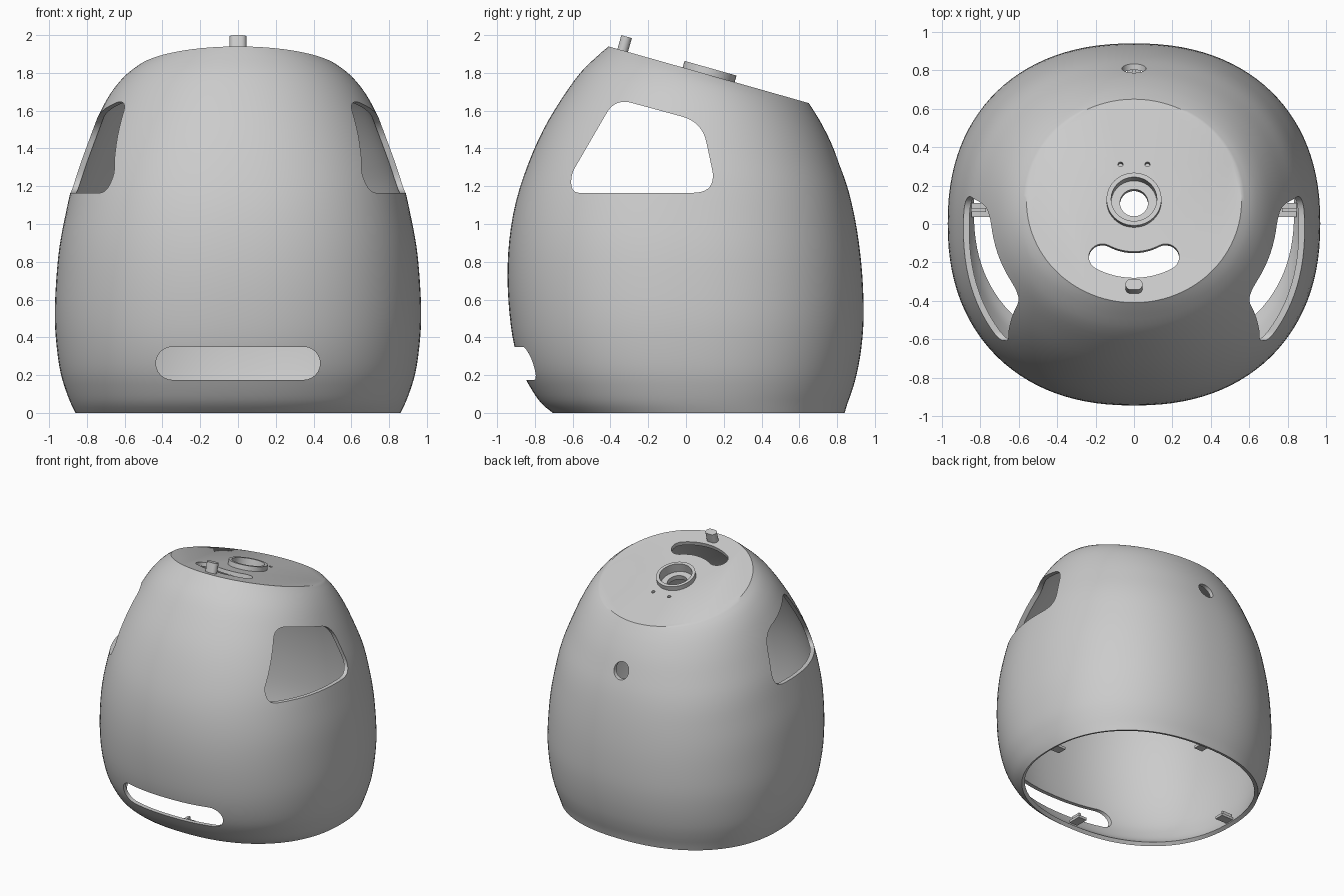
import bpy, bmesh, math
from mathutils import Matrix, Vector

if "Cube" in bpy.data.objects:
    bpy.data.objects.remove(bpy.data.objects["Cube"])

grey = bpy.data.materials.new("light_grey")
grey.diffuse_color = (0.6, 0.6, 0.6, 1)
grey.use_nodes = True
grey.node_tree.nodes["Principled BSDF"].inputs["Base Color"].default_value = grey.diffuse_color

SLOPE = 0.283                      # fall of the slanted top towards the back
TOP = Matrix.Translation((0, 0.12, 1.79)) @ Matrix.Rotation(-math.atan(SLOPE), 4, 'X')
ALONG_X = Matrix(((0, 0, 1, 0), (1, 0, 0, 0), (0, 1, 0, 0), (0, 0, 0, 1)))
ALONG_Y = Matrix(((1, 0, 0, 0), (0, 0, 1, 0), (0, 1, 0, 0), (0, 0, 0, 1)))


def finish(name, bm, fix=True):
    if fix:
        bmesh.ops.recalc_face_normals(bm, faces=bm.faces)
    me = bpy.data.meshes.new(name)
    bm.to_mesh(me)
    bm.free()
    me.materials.append(grey)
    ob = bpy.data.objects.new(name, me)
    bpy.context.collection.objects.link(ob)
    return ob


def smooth(ob, angle=35):
    bpy.ops.object.select_all(action='DESELECT')
    ob.select_set(True)
    bpy.context.view_layer.objects.active = ob
    bpy.ops.object.shade_smooth_by_angle(angle=math.radians(angle))


def prism(name, pts, lo, hi, mat):
    """Extrude a 2D outline from lo to hi along the local z of mat."""
    bm = bmesh.new()
    a, b = [[bm.verts.new(mat @ Vector((u, v, w))) for u, v in pts] for w in (lo, hi)]
    n = len(pts)
    bm.faces.new(a)
    bm.faces.new(b)
    for i in range(n):
        j = (i + 1) % n
        bm.faces.new((a[i], a[j], b[j], b[i]))
    return finish(name, bm)


def circle(cx, cy, r, n=40):
    return [(cx + r * math.cos(2 * math.pi * i / n), cy + r * math.sin(2 * math.pi * i / n))
            for i in range(n)]


def stroke(path, r, n=12):
    """Outline of a path drawn with a round pen of radius r."""
    P = [Vector(p) for p in path]
    out = []
    for side in (P, P[::-1]):
        for i, p in enumerate(side):
            d = (side[min(i + 1, len(P) - 1)] - side[max(i - 1, 0)]).normalized()
            right = Vector((d.y, -d.x))
            if i < len(P) - 1:
                out.append(p + right * r)
            else:
                out += [p + r * (right * math.cos(math.pi * k / n) + d * math.sin(math.pi * k / n))
                        for k in range(n)]
    return [tuple(p) for p in out]


def rounded(corners, n=10):
    """Polygon whose corners (u, v, cut) are replaced with curves."""
    out = []
    for i, (u, v, d) in enumerate(corners):
        c = Vector((u, v))
        a = c + (Vector(corners[i - 1][:2]) - c).normalized() * d
        b = c + (Vector(corners[(i + 1) % len(corners)][:2]) - c).normalized() * d
        for k in range(n + 1):
            t = k / n
            out.append(tuple(a * (1 - t) ** 2 + c * 2 * t * (1 - t) + b * t * t))
    return out


def box(name, x, y, z, mat):
    return prism(name, [(x[0], y[0]), (x[1], y[0]), (x[1], y[1]), (x[0], y[1])], z[0], z[1], mat)


# Body rings: front z, front y, back z, back y, half width
KEYS = [
    (0, -.705, 0, .84, .86), (.05, -.765, .05, .855, .885), (.12, -.815, .12, .88, .912),
    (.22, -.868, .21, .905, .94), (.36, -.91, .34, .928, .96), (.52, -.934, .49, .94, .97),
    (.72, -.945, .67, .937, .963), (.92, -.935, .84, .923, .945), (1.12, -.90, 1.01, .898, .91),
    (1.32, -.835, 1.17, .862, .868), (1.5, -.755, 1.31, .815, .81), (1.66, -.66, 1.43, .768, .75),
    (1.8, -.56, 1.53, .718, .685), (1.89, -.468, 1.60, .676, .62), (1.94, -.41, 1.64, .65, .56)]


def key_at(i, t):
    a, b, c, d = [KEYS[max(0, min(len(KEYS) - 1, i + k))] for k in (-1, 0, 1, 2)]
    return [.5 * (2 * q + (r - p) * t + (2 * p - 5 * q + 4 * r - s) * t * t
                  + (3 * q - p - 3 * r + s) * t ** 3) for p, q, r, s in zip(a, b, c, d)]


rings = [key_at(i, k / 3) for i in range(len(KEYS) - 1) for k in range(3)] + [KEYS[-1]]
SEG = 112
bm = bmesh.new()
loops = []
for idx, (zf, yf, zb, yb, w) in enumerate(rings):
    f = idx / (len(rings) - 1)
    power = 2 / (2 + .25 * min(1, (1 - f) * 2.5))     # slightly squared lower down
    loop = []
    for s in range(SEG):
        a = 2 * math.pi * s / SEG
        c, q = [math.copysign(abs(v) ** power, v) for v in (math.cos(a), math.sin(a))]
        loop.append(bm.verts.new((w * c, (yf + yb) / 2 + (yb - yf) / 2 * q,
                                  (zf + zb) / 2 + (zb - zf) / 2 * q)))
    loops.append(loop)
for lo, hi in zip(loops, loops[1:]):
    for s in range(SEG):
        n = (s + 1) % SEG
        bm.faces.new((lo[s], lo[n], hi[n], hi[s]))
bm.faces.new(loops[-1])
body = finish("body_shell", bm, fix=False)
bpy.context.view_layer.objects.active = body
wall = body.modifiers.new("wall", 'SOLIDIFY')
wall.thickness, wall.offset, wall.use_even_offset = 0.03, -1, True
bpy.ops.object.modifier_apply(modifier="wall")

# Openings: side windows, front slot, rear hole, and holes in the top plate
window = rounded([(-.605, 1.165, .045), (-.61, 1.26, .045), (-.375, 1.665, .09),
                  (.085, 1.54, .11), (.165, 1.165, .13)])
arc = [(.345 * math.sin(a), -.345 * math.cos(a))
       for a in (math.radians(-28.5 + 57 * i / 16) for i in range(17))]
cutters = [
    prism("window_cutter", window, -1.2, 1.2, ALONG_X),
    prism("slot_cutter", stroke([(-.3475, .2625), (.3475, .2625)], .0875), -1.2, -.4, ALONG_Y),
    prism("rear_hole_cutter", circle(0, 1.32, .063), .5, 1.2, ALONG_Y),
    prism("collar_cutter", circle(0, 0, .13), -.1, .1, TOP),
    prism("curved_slot_cutter", stroke(arc, .071), -.1, .1, TOP)]
cutters += [prism("pinhole_cutter", circle(s * .07, .198, .013, 16), -.1, .1, TOP) for s in (-1, 1)]
for c in cutters:
    c.hide_render = True
    m = body.modifiers.new("cut", 'BOOLEAN')
    m.operation, m.solver, m.object = 'DIFFERENCE', 'EXACT', c
    bpy.context.view_layer.objects.active = body
    bpy.ops.object.modifier_apply(modifier="cut")
    bpy.data.objects.remove(c)
smooth(body)

# Stepped collar around the top hole
profile = [(.143, -.07), (.143, .036), (.119, .036), (.119, -.035), (.073, -.035), (.073, -.07)]
bm = bmesh.new()
N = 48
rows = [[bm.verts.new(TOP @ Vector((x, y, z))) for x, y in circle(0, 0, r, N)] for r, z in profile]
for i, row in enumerate(rows):
    nxt = rows[(i + 1) % len(rows)]
    for s in range(N):
        n = (s + 1) % N
        bm.faces.new((row[s], row[n], nxt[n], nxt[s]))
smooth(finish("top_collar", bm))

# Locating pin at the front of the top
pin = [(x, y - .473) for x, y in stroke([(-.016, 0), (.016, 0)], .029)]
smooth(prism("top_pin", pin, -.02, .076, TOP))

# Bracket rails under the top plate
box("bracket_plate", (-.22, .22), (.16, .27), (-.055, -.045), TOP)
for y in (.16, .26):
    box("bracket_rail", (-.22, .22), (y, y + .015), (-.12, -.025), TOP)

# Clip tabs inside the bottom opening
for i, reach in enumerate((.86, .77, .86, .77)):
    spot = Matrix.Translation((0, .0725, 0)) @ Matrix.Rotation(i * math.pi / 2, 4, 'Z')
    box("clip_tab", (reach - .12, reach - .015), (-.036, .036), (.03, .05), spot)
    box("clip_rib", (reach - .09, reach - .01), (-.01, .01), (.04, .09), spot)
